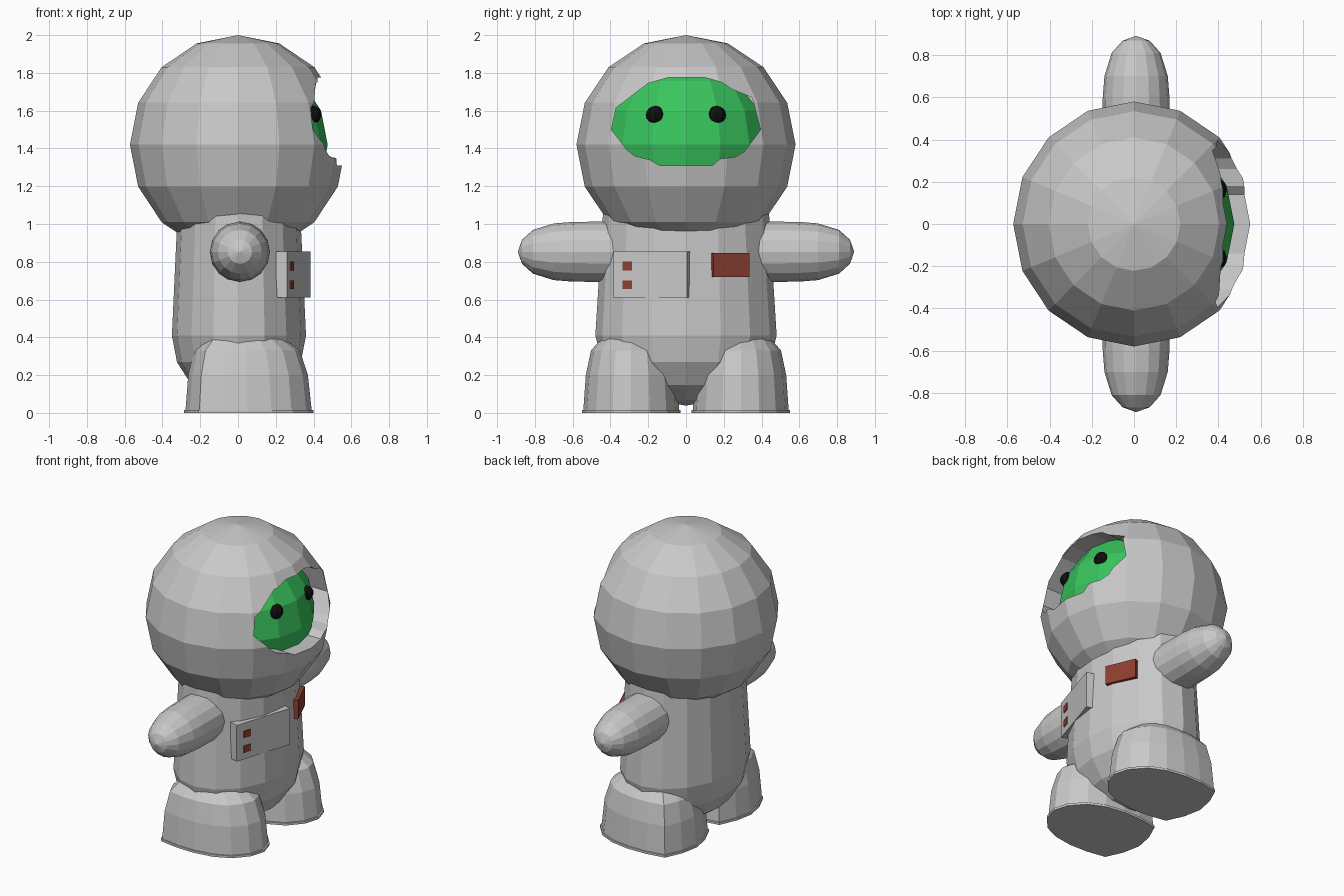
import bpy, bmesh, math
from mathutils import Matrix, Vector

if "Cube" in bpy.data.objects:
    bpy.data.objects.remove(bpy.data.objects["Cube"])


def material(name, rgb):
    m = bpy.data.materials.new(name)
    m.diffuse_color = (*rgb, 1)
    m.use_nodes = True
    m.node_tree.nodes["Principled BSDF"].inputs["Base Color"].default_value = m.diffuse_color
    return m


GREY = material("suit grey", (0.58, 0.58, 0.58))
GREEN = material("face green", (0.04, 0.56, 0.11))
BLACK = material("eye black", (0.005, 0.005, 0.005))
RED = material("dull red", (0.27, 0.05, 0.03))


def finish(name, bm, mat):
    bmesh.ops.recalc_face_normals(bm, faces=bm.faces)
    me = bpy.data.meshes.new(name)
    bm.to_mesh(me)
    bm.free()
    me.materials.append(mat)
    ob = bpy.data.objects.new(name, me)
    bpy.context.collection.objects.link(ob)
    return ob


def ball(name, loc, size, mat, seg=16, rings=8):
    bm = bmesh.new()
    bmesh.ops.create_uvsphere(bm, u_segments=seg, v_segments=rings, radius=1)
    bm.transform(Matrix.Translation(loc) @ Matrix.Diagonal((*size, 1)))
    return finish(name, bm, mat)


def loft(name, rings, mat):
    """Skin a stack of equal-length point rings and cap both ends."""
    bm = bmesh.new()
    loops = [[bm.verts.new(p) for p in r] for r in rings]
    n = len(loops[0])
    for a, b in zip(loops, loops[1:]):
        for i in range(n):
            j = (i + 1) % n
            bm.faces.new((a[i], a[j], b[j], b[i]))
    bm.faces.new(loops[0])
    bm.faces.new(loops[-1])
    return finish(name, bm, mat)


def slab(name, corners, z0, z1, mat):
    return loft(name, [[(x, y, z) for x, y in corners] for z in (z0, z1)], mat)


def circle(n=16):
    return [(math.cos(2 * math.pi * i / n), math.sin(2 * math.pi * i / n)) for i in range(n)]


# Helmet: low-poly ball with a jagged visor opening on the +x side
helmet = ball("helmet", (0, 0, 1.42), (0.572, 0.58, 0.58), GREY)
opening = [(-0.395, 1.5), (-0.37, 1.615), (-0.24, 1.715), (-0.2, 1.745), (-0.095, 1.775),
           (0.1, 1.775), (0.19, 1.75), (0.24, 1.715), (0.35, 1.67), (0.395, 1.5),
           (0.31, 1.385), (0.26, 1.355), (0.18, 1.345), (0.14, 1.31),
           (-0.14, 1.31), (-0.19, 1.34), (-0.27, 1.36), (-0.31, 1.39)]
cutter = loft("visor_cutter", [[(x, y, z) for y, z in opening] for x in (0.2, 0.9)], GREY)
cutter.hide_render = True
mod = helmet.modifiers.new("visor", 'BOOLEAN')
mod.operation = 'DIFFERENCE'
mod.solver = 'EXACT'
mod.object = cutter
bpy.context.view_layer.update()
cut = bpy.data.meshes.new_from_object(helmet.evaluated_get(bpy.context.evaluated_depsgraph_get()))
helmet.modifiers.clear()
helmet.data = cut
bpy.data.objects.remove(cutter)

# Face and eyes
ball("face", (0, 0, 1.42), (0.475, 0.475, 0.475), GREEN)
for side, s in (("left", 1), ("right", -1)):
    ball(side + "_eye", (0.4, s * 0.162, 1.578), (0.04, 0.05, 0.047), BLACK, 8, 8)

# Body: tapered tube with a rounded bottom
levels = [(0.41 - 0.37 * math.sin(math.radians(a)), math.cos(math.radians(a)))
          for a in (89, 67.5, 45, 22.5, 0)] + [(1.1, 0.91)]
loft("body", [[(0.005 + 0.355 * k * c, 0.48 * k * s, z) for c, s in circle()]
              for z, k in levels], GREY)

# Arms: stubby tubes with domed ends
arm = [(0.25, 0.16), (0.43, 0.16), (0.6, 0.158), (0.7, 0.15), (0.81, 0.116), (0.868, 0.064), (0.89, 0.002)]
# Boots: round toe, creased heel corners
half = [(0.4, 0), (0.37, 0.1), (0.29, 0.19), (0.18, 0.24), (0.05, 0.26), (-0.08, 0.257),
        (-0.21, 0.235), (-0.262, 0.12), (-0.285, 0)]
outline = half + [(x, -y) for x, y in half[-2:0:-1]]
steps = [(0, 1), (0.015, 1), (0.016, 0.975), (0.2, 0.925), (0.33, 0.82), (0.39, 0.62), (0.41, 0.35)]
for side, s in (("left", 1), ("right", -1)):
    loft(side + "_arm", [[(0.01 + r * c, s * y, 0.853 + r * d) for c, d in circle()]
                         for y, r in arm], GREY)
    loft(side + "_boot", [[(x * k, s * (0.29 + y * k), z) for x, y in outline]
                          for z, k in steps], GREY)

# Chest control box with two buttons, and a patch on the other side
slab("control_box", [(0.26, -0.385), (0.385, 0.005), (0.33, 0.022), (0.2, -0.365)], 0.61, 0.855, GREY)
along = Vector((0.125, 0.39)).normalized()
out = Vector((along.y, -along.x))
for name, z in (("lower_button", 0.655), ("upper_button", 0.755)):
    a = Vector((0.26, -0.385)) + along * 0.052
    b = a + along * 0.053
    slab(name, [a + out * 0.005, b + out * 0.005, b - out * 0.01, a - out * 0.01], z, z + 0.047, RED)
slab("chest_patch", [(0.35, 0.145), (0.268, 0.335), (0.225, 0.315), (0.305, 0.13)], 0.72, 0.847, RED)
